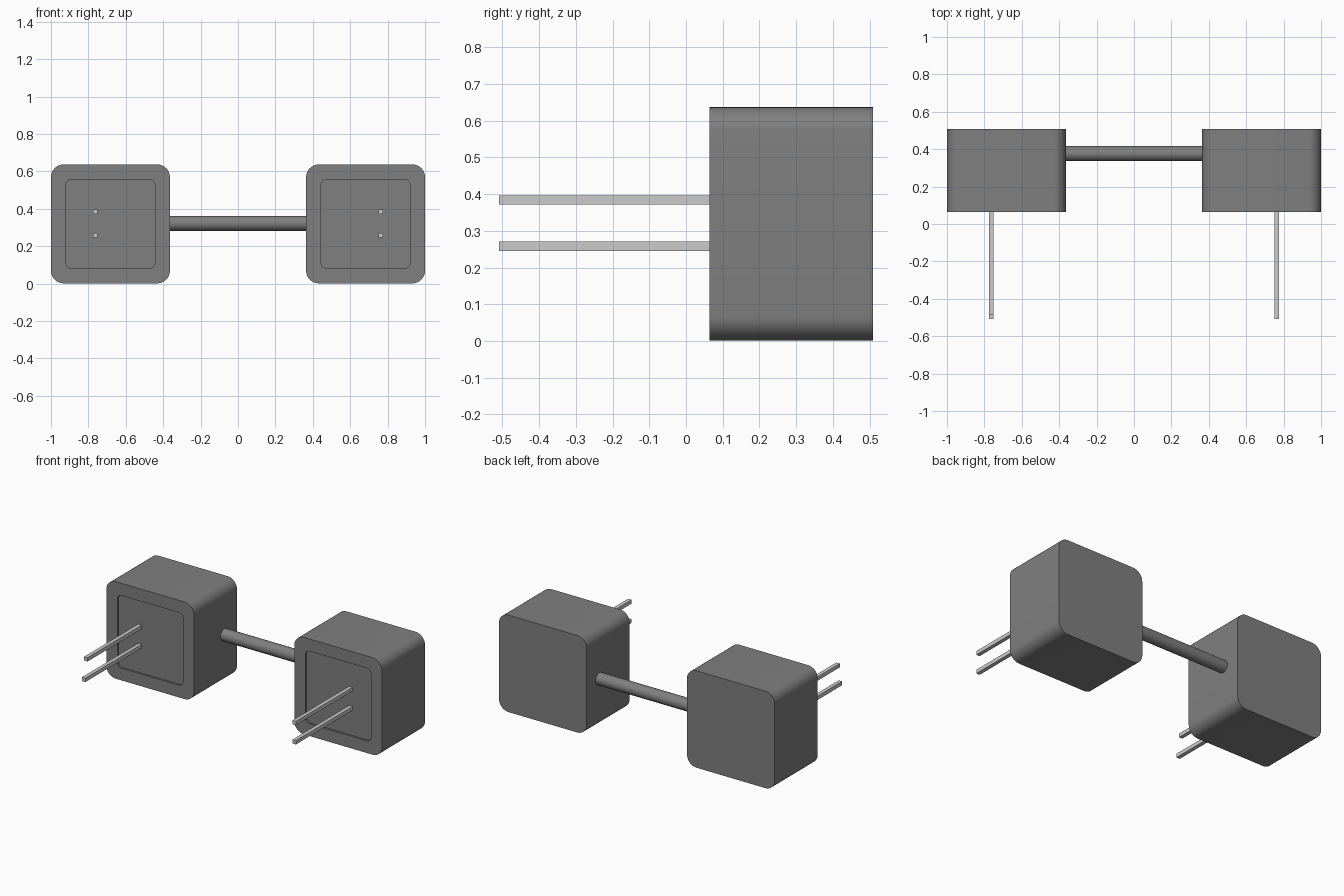
import bpy, bmesh, math
from mathutils import Matrix

cube = bpy.data.objects.get("Cube")
if cube:
    bpy.data.objects.remove(cube, do_unlink=True)


def make_material(name, value):
    mat = bpy.data.materials.new(name)
    mat.use_nodes = True
    colour = (value, value, value, 1)
    mat.diffuse_color = colour
    mat.node_tree.nodes["Principled BSDF"].inputs["Base Color"].default_value = colour
    return mat


dark = make_material("dark grey", 0.214)
light = make_material("light grey", 0.60)

HALF, MID_Z = 0.318, 0.319      # block half width and centre height
BLOCK_X = 1 - HALF
FRONT, BACK = 0.064, 0.509


def finish(bm, name, mat, smooth=False):
    bmesh.ops.recalc_face_normals(bm, faces=bm.faces)
    mesh = bpy.data.meshes.new(name)
    bm.to_mesh(mesh)
    bm.free()
    mesh.materials.append(mat)
    obj = bpy.data.objects.new(name, mesh)
    bpy.context.collection.objects.link(obj)
    if smooth:
        bpy.ops.object.select_all(action='DESELECT')
        obj.select_set(True)
        bpy.context.view_layer.objects.active = obj
        bpy.ops.object.shade_smooth_by_angle(angle=math.radians(30))
    return obj


def rounded_ring(bm, cx, y, half, radius, steps=8):
    """Ring of vertices around a rounded square in the XZ plane."""
    ring = []
    for corner in range(4):
        mid = math.pi / 4 + corner * math.pi / 2
        ox = math.copysign(half - radius, math.cos(mid))
        oz = math.copysign(half - radius, math.sin(mid))
        for i in range(steps + 1):
            a = corner * math.pi / 2 + i / steps * math.pi / 2
            ring.append(bm.verts.new((cx + ox + radius * math.cos(a), y,
                                      MID_Z + oz + radius * math.sin(a))))
    return ring


# Rounded block with a shallow recess in its front face
def block(name, cx):
    bm = bmesh.new()
    rings = [rounded_ring(bm, cx, y, h, r) for y, h, r in (
        (BACK, HALF, 0.068), (FRONT, HALF, 0.068),
        (FRONT, 0.238, 0.03), (FRONT + 0.012, 0.238, 0.03))]
    n = len(rings[0])
    for a, b in zip(rings, rings[1:]):
        for i in range(n):
            j = (i + 1) % n
            bm.faces.new((a[i], a[j], b[j], b[i]))
    bm.faces.new(rings[0])
    bm.faces.new(rings[-1])
    finish(bm, name, dark, smooth=True)


# Square pin running forward from the recess
def pin(name, x, z, tip):
    bm = bmesh.new()
    root = FRONT + 0.02
    bmesh.ops.create_cube(bm, size=1, matrix=Matrix.Translation((x, (root + tip) / 2, z))
                          @ Matrix.Diagonal((0.025, root - tip, 0.025, 1)))
    finish(bm, name, light)


for side, s in (("left", 1), ("right", -1)):
    block(side + "_block", s * BLOCK_X)
    pin(side + "_lower_pin", s * 0.764, 0.258, -0.509)
    pin(side + "_upper_pin", s * 0.764, 0.384, -0.509 if s > 0 else -0.485)

# Round bar joining the blocks
bm = bmesh.new()
bmesh.ops.create_cone(bm, cap_ends=True, segments=32, radius1=0.04, radius2=0.04,
                      depth=2 * (1 - 2 * HALF) + 0.01,
                      matrix=Matrix.Translation((0, 0.377, 0.322))
                      @ Matrix.Rotation(math.pi / 2, 4, 'Y'))
finish(bm, "connecting_bar", dark, smooth=True)
